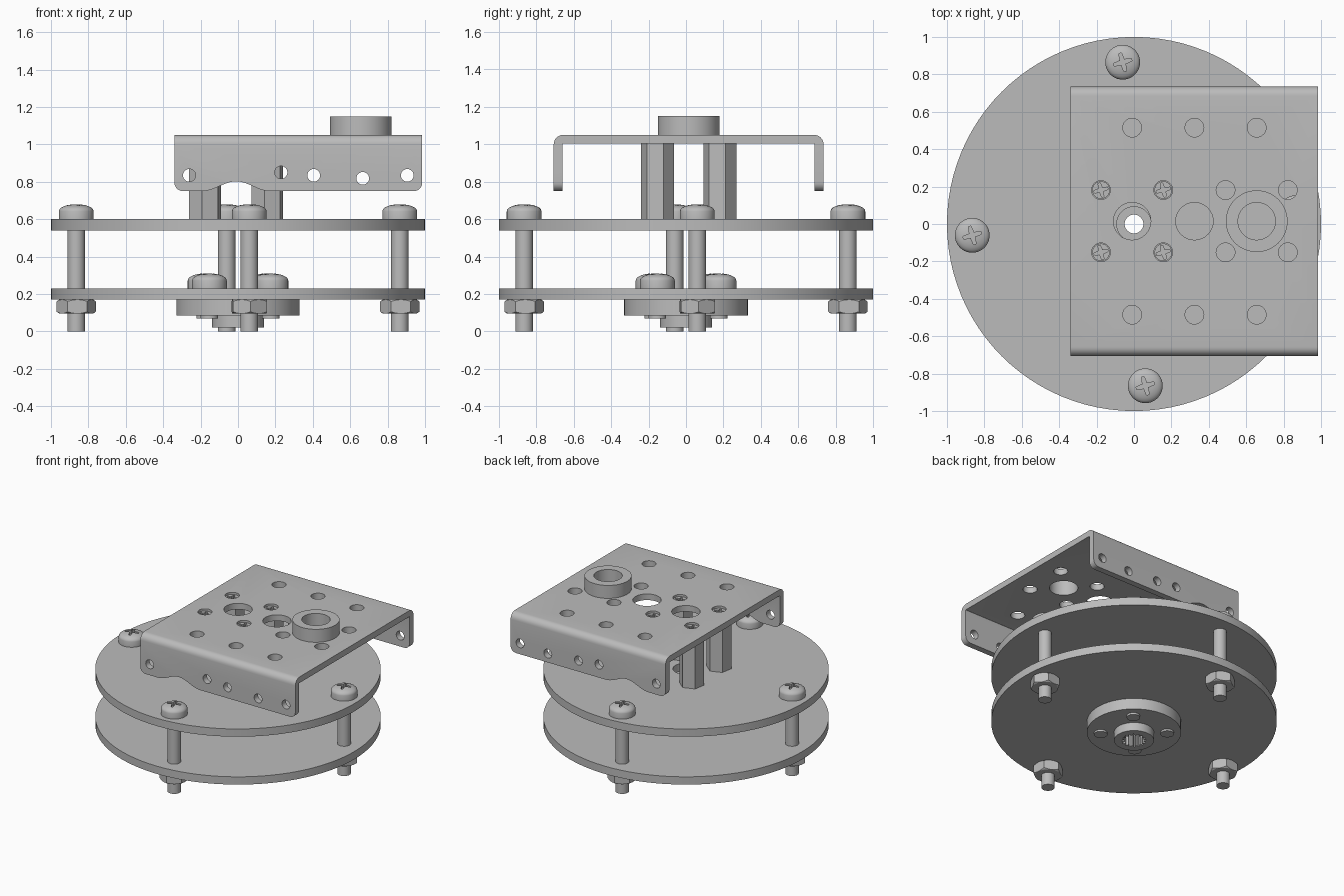
import bpy, bmesh
from math import pi, sin, cos, radians
from mathutils import Matrix, Vector

cube = bpy.data.objects.get("Cube")
if cube:
    bpy.data.objects.remove(cube, do_unlink=True)

GREY = (0.5, 0.5, 0.5, 1)
metal = bpy.data.materials.new("plain grey")
metal.use_nodes = True
metal.diffuse_color = GREY
metal.node_tree.nodes["Principled BSDF"].inputs["Base Color"].default_value = GREY


def make(name, bm):
    bmesh.ops.recalc_face_normals(bm, faces=bm.faces)
    mesh = bpy.data.meshes.new(name)
    bm.to_mesh(mesh)
    bm.free()
    mesh.materials.append(metal)
    ob = bpy.data.objects.new(name, mesh)
    bpy.context.collection.objects.link(ob)
    return ob


def extrude(name, points, direction):
    """Solid made by sweeping a flat outline along a vector."""
    bm = bmesh.new()
    face = bm.faces.new([bm.verts.new(p) for p in points])
    grown = bmesh.ops.extrude_face_region(bm, geom=[face])["geom"]
    bmesh.ops.translate(bm, vec=Vector(direction),
                        verts=[g for g in grown if isinstance(g, bmesh.types.BMVert)])
    return make(name, bm)


def ring(x, y, z, r, n=48, turn=0):
    return [(x + r * cos(turn + 2 * pi * i / n), y + r * sin(turn + 2 * pi * i / n), z)
            for i in range(n)]


def cylinder(name, x, y, r, z0, z1, n=48, turn=0):
    return extrude(name, ring(x, y, z0, r, n, turn), (0, 0, z1 - z0))


def lathe(name, x, y, profile, n=40):
    """Turn a closed radius/height profile about a vertical axis."""
    bm = bmesh.new()
    verts = [bm.verts.new((r, 0, z)) for r, z in profile]
    edges = [bm.edges.new(pair) for pair in zip(verts, verts[1:])]
    bmesh.ops.spin(bm, geom=verts + edges, axis=(0, 0, 1), cent=(0, 0, 0),
                   angle=2 * pi, steps=n, use_duplicate=False)
    bmesh.ops.remove_doubles(bm, verts=bm.verts, dist=0.0005)
    bmesh.ops.translate(bm, verts=bm.verts, vec=(x, y, 0))
    return make(name, bm)


def carve(ob, cutters, operation="DIFFERENCE"):
    """Apply boolean cutters and discard them."""
    for c in cutters:
        mod = ob.modifiers.new("cut", "BOOLEAN")
        mod.object, mod.operation, mod.solver = c, operation, "EXACT"
    bpy.context.view_layer.update()
    graph = bpy.context.evaluated_depsgraph_get()
    mesh = bpy.data.meshes.new_from_object(ob.evaluated_get(graph))
    ob.modifiers.clear()
    ob.data = mesh
    for c in cutters:
        bpy.data.objects.remove(c, do_unlink=True)
    return ob


def cross(x, y, z0, z1, arm, half, turn):
    """Cross-shaped cutter for a screw recess."""
    pts = []
    for k in range(4):
        for u, v in ((half, half), (half * 0.6, arm), (-half * 0.6, arm)):
            a = turn + k * pi / 2
            pts.append((x + u * cos(a) - v * sin(a), y + u * sin(a) + v * cos(a), z0))
    return extrude("recess_cutter", pts, (0, 0, z1 - z0))


def screw(name, x, y, seat, tip, turn):
    """Pan-head screw with a domed top and cross recess."""
    r, shaft = 0.093, 0.047
    dome = [(r * cos(a), seat + 0.042 + 0.038 * sin(a))
            for a in (radians(d) for d in range(0, 90, 15))]
    ob = lathe(name, x, y, [(0, tip), (shaft, tip), (shaft, seat), (r, seat)]
               + dome + [(0, seat + 0.08)])
    carve(ob, [cross(x, y, seat + 0.05, seat + 0.2, 0.05, 0.012, turn)])


# Two round plates with a central hole
for name, z, bore in (("lower_plate", 0.17, 0.05), ("upper_plate", 0.54, 0.092)):
    plate = cylinder(name, 0, 0, 1.0, z, z + 0.06, 96)
    carve(plate, [cylinder("bore", 0, 0, bore, z - 0.1, z + 0.2)])

# Four long bolts with chamfered hex nuts
for k in range(4):
    turn = k * pi / 2 + radians(4)
    x, y = 0.867 * cos(turn), 0.867 * sin(turn)
    screw(f"long_bolt_{k + 1}", x, y, 0.60, 0.0, turn + radians(12))
    nut = cylinder(f"hex_nut_{k + 1}", x, y, 0.105, 0.095, 0.17, 6, turn)
    chamfer = lathe("chamfer", x, y, [(0, 0.094), (0.089, 0.094), (0.108, 0.107),
                                      (0.108, 0.158), (0.089, 0.171), (0, 0.171)])
    carve(nut, [chamfer], "INTERSECT")

# Hub under the lower plate, with a splined bore
hub = lathe("hub", 0, 0, [(0, 0.17), (0.33, 0.17), (0.33, 0.085), (0.14, 0.085),
                          (0.14, 0.02), (0, 0.02)], 64)
spline = []
for i in range(64):
    a, r = 2 * pi * i / 64, 0.088 if i % 4 < 2 else 0.07
    spline.append((r * cos(a), r * sin(a), -0.1))
carve(hub, [extrude("spline_cutter", spline, (0, 0, 0.24)),
            cylinder("bore", 0, 0, 0.05, 0, 0.3)])

# Four short screws holding the hub
for k in range(4):
    a = k * pi / 2 + radians(49)
    screw(f"hub_screw_{k + 1}", 0.233 * cos(a), 0.233 * sin(a), 0.23, 0.07, a)

# Bracket: bent channel section swept along x
CX, CY, PITCH = -0.01, 0.015, 0.333
X0, X1, Y0, Y1 = -0.34, 0.985, -0.707, 0.735
BOTTOM, TOP, THICK = 0.75, 1.05, 0.047


def bend(r):
    """Half section, from flange foot to the top middle, at one bend radius."""
    half = (Y1 - Y0) / 2 - (0.05 - r)
    top = TOP - (0.05 - r)
    foot = [(half, BOTTOM - 0.02)]
    return foot + [(half - r + r * cos(a), top - r + r * sin(a))
                   for a in (radians(d) for d in range(0, 91, 15))]


mid = (Y0 + Y1) / 2
outer, inner = bend(0.05), bend(0.05 - THICK)
section = outer + [(-y, z) for y, z in reversed(outer)]
section += [(-y, z) for y, z in inner] + list(reversed(inner))
bracket = extrude("bracket", [(X0, mid + y, z) for y, z in section], (X1 - X0, 0, 0))

# Side outline with rounded feet and an arched relief
R = 0.045
foot = [(R * (1 - cos(radians(d))), R * (1 - sin(radians(d)))) for d in range(0, 91, 15)]
side = [(X0 + u, BOTTOM + v) for u, v in foot]
side += [(CX + 0.18 * t / 12, BOTTOM + 0.026 * (1 + cos(pi * t / 12))) for t in range(-12, 13)]
side += [(X1 - u, BOTTOM + v) for u, v in reversed(foot)]
side += [(X1, 1.2), (X0, 1.2)]
carve(bracket, [extrude("outline", [(x, -1, z) for x, z in side], (0, 2, 0))], "INTERSECT")

# Holes in the bracket top and flanges
top_holes = [(CX + PITCH * i, CY, 0.1) for i in range(3)]
top_holes += [(CX + PITCH * i, CY + s * 0.5, 0.05) for i in range(3) for s in (-1, 1)]
corners = [(sx * PITCH / 2, sy * PITCH / 2) for sx in (-1, 1) for sy in (-1, 1)]
top_holes += [(CX + m * PITCH + u, CY + v, 0.05) for m in (0, 2) for u, v in corners]
cutters = [cylinder("hole", x, y, r, 0.95, 1.2, 32) for x, y, r in top_holes]
for x, z in ((-0.26, 0.834), (0.23, 0.85), (0.405, 0.834), (0.667, 0.818), (0.905, 0.834)):
    outline = [(x + p, -1, z + q) for p, q, _ in ring(0, 0, 0, 0.034, 24)]
    cutters.append(extrude("side_hole", outline, (0, 2, 0)))
carve(bracket, cutters)

# Raised collar around the end hole
collar = cylinder("collar", CX + 2 * PITCH, CY, 0.165, TOP, TOP + 0.1, 64)
carve(collar, [cylinder("bore", CX + 2 * PITCH, CY, 0.1, 0.9, 1.3, 32)])

# Hexagonal standoffs, each with a recessed fixing in its top
for k, (u, v) in enumerate(corners):
    x, y = CX + u, CY + v
    cylinder(f"standoff_{k + 1}", x, y, 0.09, 0.60, TOP - THICK, 6, radians(20))
    fixing = cylinder(f"standoff_fixing_{k + 1}", x, y, 0.047, 0.99, 1.035, 24)
    carve(fixing, [cross(x, y, 1.005, 1.1, 0.038, 0.01, radians(15))])

# Smooth the round surfaces and keep the edges crisp
bpy.ops.object.select_all(action="DESELECT")
for ob in bpy.context.collection.objects:
    if ob.type == "MESH":
        ob.select_set(True)
        bpy.context.view_layer.objects.active = ob
bpy.ops.object.shade_smooth_by_angle(angle=radians(30))
